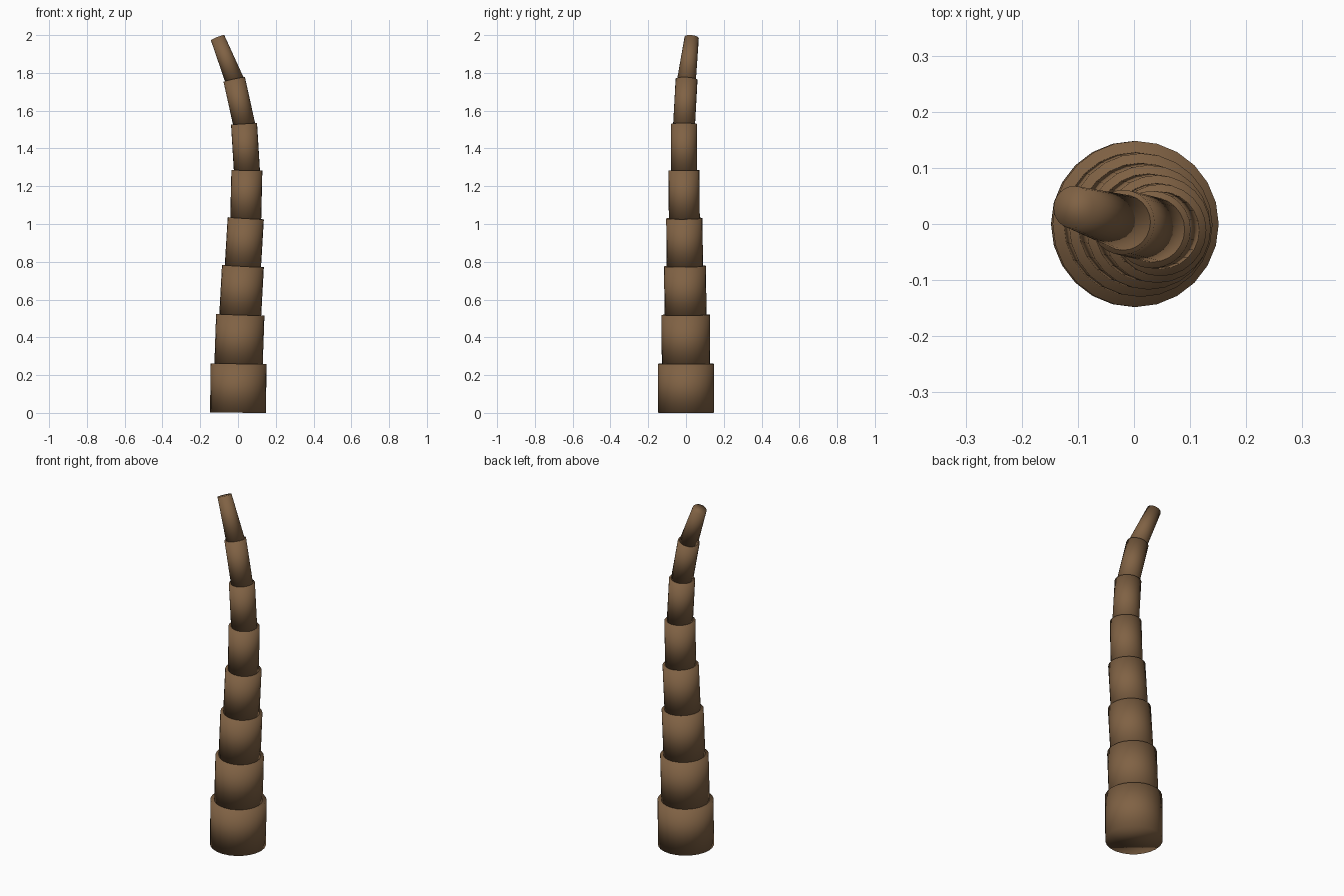
import bpy, bmesh
from mathutils import Vector

if "Cube" in bpy.data.objects:
    bpy.data.objects.remove(bpy.data.objects["Cube"])

SIDES = 24
bark = bpy.data.materials.new("brown bark")
bark.diffuse_color = (0.216, 0.122, 0.058, 1)
bark.use_nodes = True
bark.node_tree.nodes["Principled BSDF"].inputs["Base Color"].default_value = bark.diffuse_color

# Centre line of the curved trunk: one point at every joint
joints = [Vector(p) for p in (
    (0, 0, 0.001), (0.003, 0, 0.26), (0.012, -0.002, 0.519), (0.026, -0.006, 0.777),
    (0.041, -0.009, 1.03), (0.047, -0.011, 1.284), (0.032, -0.010, 1.53),
    (-0.020, 0.003, 1.765), (-0.108, 0.030, 1.986))]
# Bottom and top radius of each segment
radii = [(0.148, 0.148), (0.128, 0.128), (0.111, 0.111), (0.096, 0.096),
         (0.082, 0.082), (0.069, 0.069), (0.058, 0.058), (0.050, 0.038)]


def trunk_segment(i):
    start, end = joints[i], joints[i + 1]
    axis = (end - start).normalized()
    if i:
        start = start - axis * 0.008  # sink slightly into the segment below
    bm = bmesh.new()
    bmesh.ops.create_cone(bm, cap_ends=True, segments=SIDES, radius1=radii[i][0],
                          radius2=radii[i][1], depth=(end - start).length)
    rot = Vector((0, 0, 1)).rotation_difference(axis).to_matrix()
    for v in bm.verts:
        v.co = rot @ v.co + (start + end) / 2
        v.co.z = max(v.co.z, 0)
    for f in bm.faces:
        f.smooth = True
    mesh = bpy.data.meshes.new(f"trunk_segment_{i + 1}")
    bm.to_mesh(mesh)
    bm.free()
    mesh.materials.append(bark)
    bpy.context.collection.objects.link(bpy.data.objects.new(mesh.name, mesh))


# Eight stacked segments, each narrower than the one below
for i in range(len(radii)):
    trunk_segment(i)
